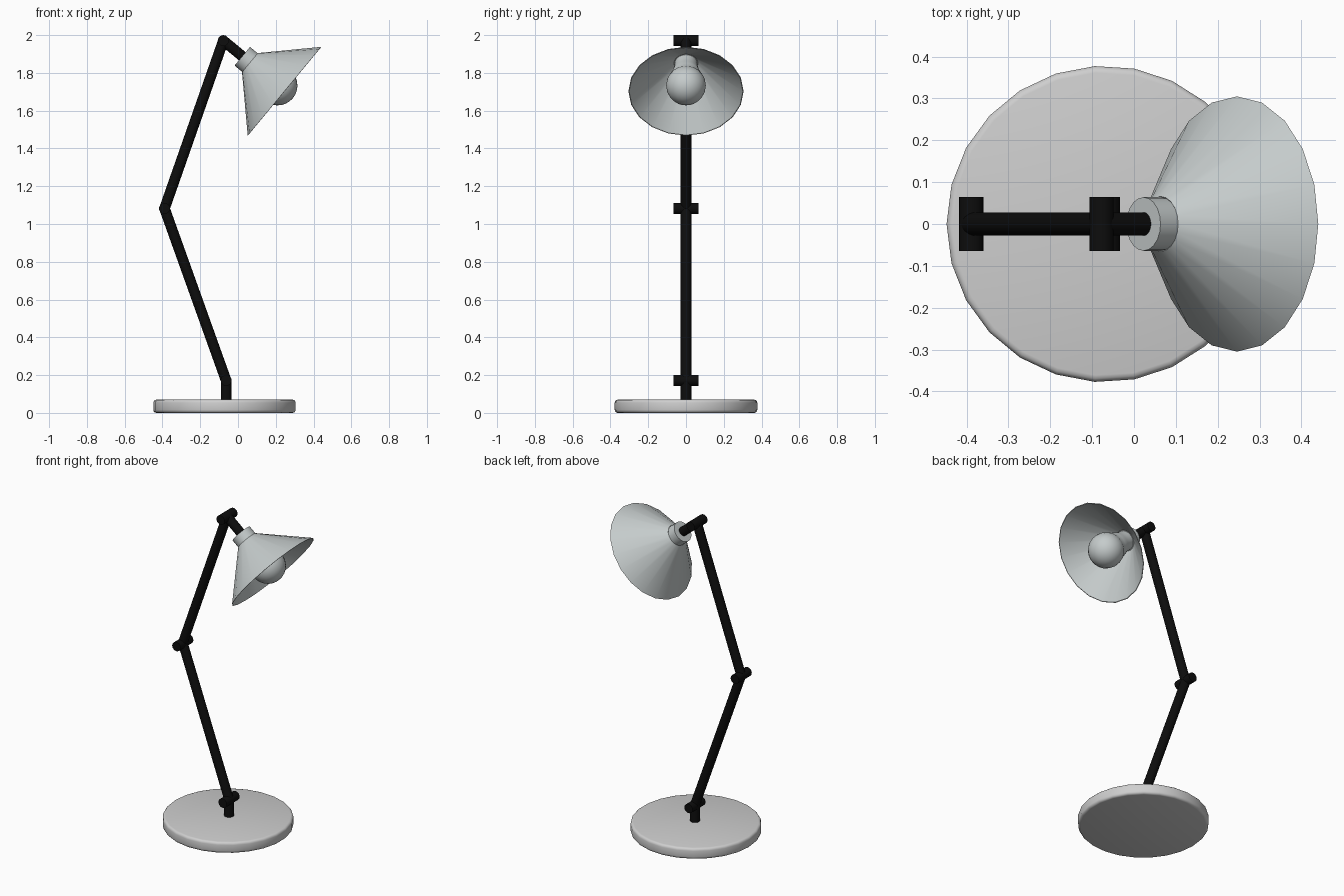
import bpy, bmesh, math
from mathutils import Vector

if "Cube" in bpy.data.objects:
    bpy.data.objects.remove(bpy.data.objects["Cube"])


def material(name, rgb):
    m = bpy.data.materials.new(name)
    m.diffuse_color = (*rgb, 1)
    m.use_nodes = True
    m.node_tree.nodes["Principled BSDF"].inputs["Base Color"].default_value = m.diffuse_color
    return m


BASE_GREY = material("base grey", (0.62, 0.62, 0.62))
SHADE_GREY = material("shade grey", (0.56, 0.60, 0.60))
BLACK = material("black", (0.004, 0.004, 0.004))


def lathe(name, profile, origin, direction, sides, mat, start=0.0):
    """Spin (radius, distance) points around an axis."""
    turn = Vector((0, 0, 1)).rotation_difference(Vector(direction).normalized())
    bm = bmesh.new()
    rings = []
    for r, t in profile:
        n = 1 if r == 0 else sides
        ring = []
        for i in range(n):
            a = start + 2 * math.pi * i / sides
            p = Vector((r * math.cos(a), r * math.sin(a), t))
            ring.append(bm.verts.new(turn @ p + Vector(origin)))
        rings.append(ring)
    for a, b in zip(rings, rings[1:]):
        for i in range(sides):
            j = (i + 1) % sides
            if len(a) == 1:
                bm.faces.new((a[0], b[j], b[i]))
            elif len(b) == 1:
                bm.faces.new((a[i], a[j], b[0]))
            else:
                bm.faces.new((a[i], a[j], b[j], b[i]))
    bmesh.ops.remove_doubles(bm, verts=bm.verts, dist=1e-5)
    bmesh.ops.recalc_face_normals(bm, faces=bm.faces)
    mesh = bpy.data.meshes.new(name)
    bm.to_mesh(mesh)
    bm.free()
    mesh.materials.append(mat)
    for p in mesh.polygons:
        p.use_smooth = True
    mesh.set_sharp_from_angle(angle=math.radians(35))
    ob = bpy.data.objects.new(name, mesh)
    bpy.context.collection.objects.link(ob)
    return ob


def rod(name, a, b, r, mat, sides=20):
    d = Vector(b) - Vector(a)
    return lathe(name, [(0, 0), (r, 0), (r, d.length), (0, d.length)], a, d, sides, mat)


# Round base with softened edges
R, H, B = 0.378, 0.07, 0.016
arc = [math.radians(a) for a in (0, 30, 60, 90)]
base = [(0, 0)]
base += [(R - B + B * math.sin(a), B - B * math.cos(a)) for a in arc]
base += [(R - B + B * math.cos(a), H - B + B * math.sin(a)) for a in arc]
base += [(0, H)]
lathe("base", base, (-0.07, 0, 0), (0, 0, 1), 25, BASE_GREY, math.pi)

# Stem, arms and pivots
foot = Vector((-0.063, 0, 0.172))
elbow = Vector((-0.389, 0, 1.082))
top = Vector((-0.0775, 0, 1.971))
rod("stem", (foot.x, 0, 0.06), foot, 0.028, BLACK)
rod("lower_arm", foot, elbow, 0.028, BLACK)
rod("upper_arm", elbow, top, 0.028, BLACK)
for name, p in (("foot_pivot", foot), ("elbow_pivot", elbow), ("top_pivot", top)):
    rod(name, p - Vector((0, 0.065, 0)), p + Vector((0, 0.065, 0)), 0.029, BLACK)

# Lamp head, all turned around one tilted axis
axis = Vector((0.77, 0, -0.638)).normalized()
rod("head_arm", top, top + axis * 0.15, 0.028, BLACK)
rod("collar", top + axis * 0.13, top + axis * 0.19, 0.064, SHADE_GREY)
lathe("shade", [(0.066, 0.183), (0.305, 0.42), (0.301, 0.421), (0.062, 0.187), (0.066, 0.183)],
      top, axis, 20, SHADE_GREY)

# Bulb: straight neck flowing into a globe
globe, radius = 0.373, 0.105
bulb = [(0, 0.185), (0.060, 0.185), (0.062, 0.22), (0.068, 0.25), (0.079, 0.285)]
for deg in range(-40, 90, 13):
    a = math.radians(deg)
    bulb.append((radius * math.cos(a), globe + radius * math.sin(a)))
bulb.append((0, globe + radius))
lathe("bulb", bulb, top, axis, 24, SHADE_GREY)
